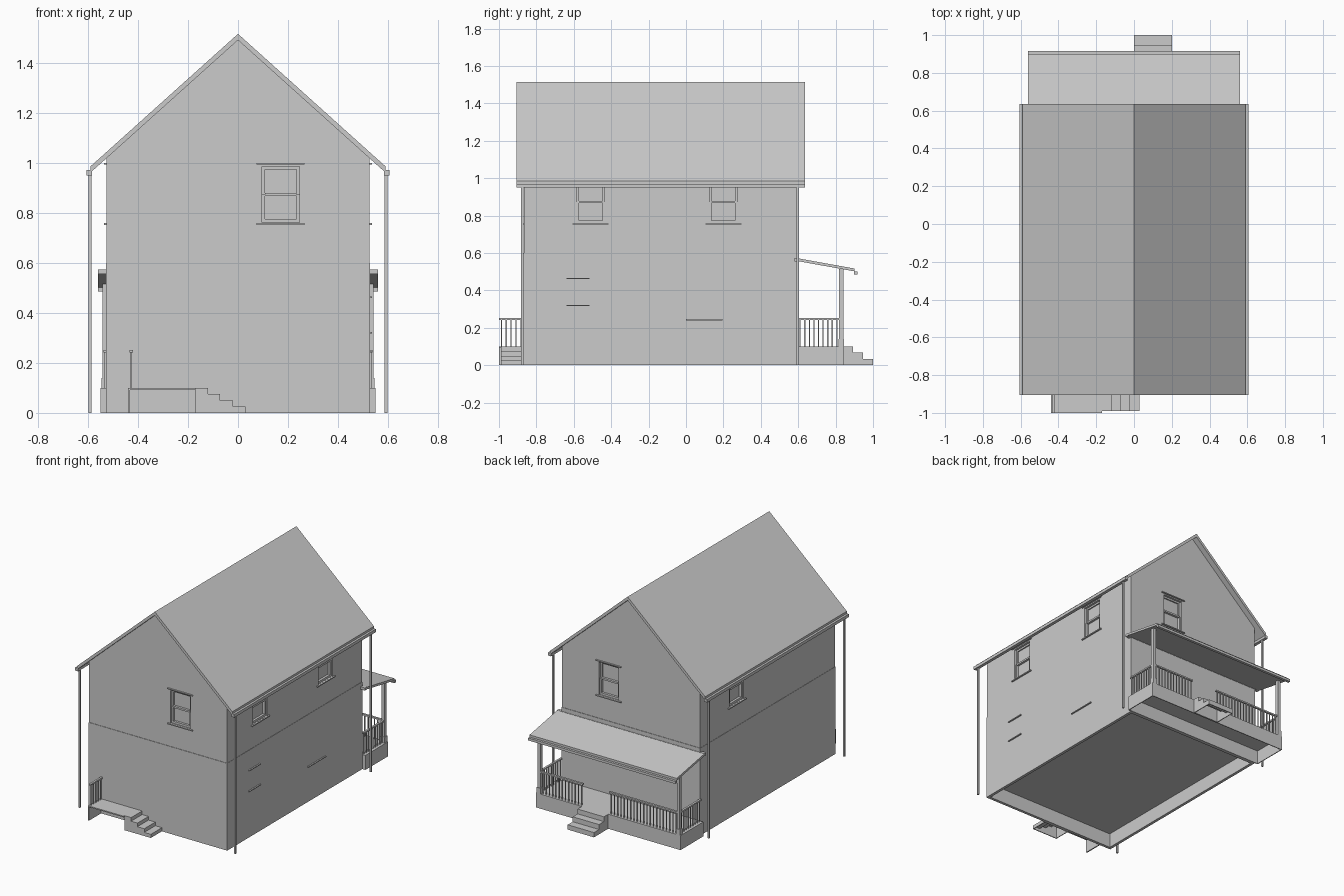
import bpy, bmesh
from mathutils import Vector

if "Cube" in bpy.data.objects:
    bpy.data.objects.remove(bpy.data.objects["Cube"])

grey = bpy.data.materials.new("light_grey")
grey.diffuse_color = (0.6, 0.6, 0.6, 1)
grey.use_nodes = True
grey.node_tree.nodes["Principled BSDF"].inputs["Base Color"].default_value = grey.diffuse_color


def finish(name, bm):
    bmesh.ops.recalc_face_normals(bm, faces=bm.faces[:])
    me = bpy.data.meshes.new(name)
    bm.to_mesh(me)
    bm.free()
    me.materials.append(grey)
    ob = bpy.data.objects.new(name, me)
    bpy.context.collection.objects.link(ob)
    return ob


def boxes(name, items):
    """Object made of boxes given as (x0, x1, y0, y1, z0, z1)."""
    bm = bmesh.new()
    for x0, x1, y0, y1, z0, z1 in items:
        vs = bmesh.ops.create_cube(bm, size=1)["verts"]
        for v in vs:
            v.co = ((x0 + x1) / 2 + v.co.x * (x1 - x0),
                    (y0 + y1) / 2 + v.co.y * (y1 - y0),
                    (z0 + z1) / 2 + v.co.z * (z1 - z0))
    return finish(name, bm)


def prism(name, pts, axis, a, b, open_below=False):
    """Extrude a (u, z) profile along x or y from a to b."""
    bm = bmesh.new()
    vs = [bm.verts.new((a, u, z) if axis == "x" else (u, a, z)) for u, z in pts]
    f = bm.faces.new(vs)
    r = bmesh.ops.extrude_face_region(bm, geom=[f])
    move = Vector((b - a, 0, 0)) if axis == "x" else Vector((0, b - a, 0))
    bmesh.ops.translate(bm, vec=move, verts=[g for g in r["geom"] if isinstance(g, bmesh.types.BMVert)])
    bmesh.ops.recalc_face_normals(bm, faces=bm.faces[:])
    if open_below:
        low = [f for f in bm.faces if all(abs(v.co.z) < 1e-5 for v in f.verts)]
        bmesh.ops.delete(bm, geom=low, context="FACES")
    ob = finish(name, bm)
    if open_below:
        m = ob.modifiers.new("board_thickness", "SOLIDIFY")
        m.thickness = 0.008
    return ob


# Lower storey: four walls around a raised floor, open underneath
W, Y0, Y1, MID = 0.527, -0.87, 0.598, 0.6
T = 0.02
boxes("lower_walls", [
    (-W, W, Y0, Y0 + T, 0, MID), (-W, W, Y1 - T, Y1, 0, MID),
    (-W, -W + T, Y0 + T, Y1 - T, 0, MID), (W - T, W, Y0 + T, Y1 - T, 0, MID)])
boxes("ground_floor", [(-W + T, W - T, Y0 + T, Y1 - T, 0.1, 0.12)])

# Upper storey with gables
UW, UY0, UY1 = 0.525, -0.867, 0.595
upper = prism("upper_walls", [(-UW, MID), (UW, MID), (UW, 1.022), (0, 1.493), (-UW, 1.022)], "y", UY0, UY1)

# Windows: (wall origin, outward normal, along-wall direction)
X, Y = Vector((1, 0, 0)), Vector((0, 1, 0))
windows = [(Vector((0.17, UY0, 0)), -Y, X), (Vector((0.17, UY1, 0)), Y, X),
           (Vector((UW, -0.51, 0)), X, Y), (Vector((UW, 0.2, 0)), X, Y),
           (Vector((-UW, 0.2, 0)), -X, Y)]


def wall_box(win, u0, u1, d0, d1, z0, z1):
    o, n, t = win
    p, q = o + t * u0 + n * d0, o + t * u1 + n * d1
    return (min(p.x, q.x), max(p.x, q.x), min(p.y, q.y), max(p.y, q.y), z0, z1)


# Recessed openings cut into the upper walls
HW, ZB, ZT = 0.075, 0.76, 0.985
cutter = boxes("window_cutter", [wall_box(w, -HW, HW, -0.024, 0.05, ZB, ZT) for w in windows])
cutter.hide_render = True
mod = upper.modifiers.new("window_openings", "BOOLEAN")
mod.operation, mod.object = "DIFFERENCE", cutter
bpy.context.view_layer.objects.active = upper
bpy.ops.object.modifier_apply(modifier=mod.name)
bpy.data.objects.remove(cutter)

# Sashes, sills and head trims
sashes, trims = [], []
zm = (ZB + ZT) / 2
for w in windows:
    for s in (-1, 1):
        sashes.append(wall_box(w, s * HW, s * (HW - 0.012), -0.024, -0.008, ZB, zm))
        sashes.append(wall_box(w, s * HW, s * (HW - 0.012), -0.024, -0.015, zm, ZT))
    inner = HW - 0.012
    sashes += [wall_box(w, -inner, inner, -0.024, -0.008, zm - 0.006, zm + 0.006),
               wall_box(w, -inner, inner, -0.024, -0.008, ZB, ZB + 0.014),
               wall_box(w, -inner, inner, -0.024, -0.015, ZT - 0.012, ZT)]
    trims += [wall_box(w, -0.096, 0.096, -0.005, 0.01, 0.752, 0.759),
              wall_box(w, -0.096, 0.096, -0.005, 0.01, 0.993, 0.999)]
boxes("window_sashes", sashes)
boxes("window_trims", trims)

# Thin ledges on the lower walls
boxes("lower_ledges", [
    (W - 0.005, W + 0.009, -0.64, -0.515, 0.317, 0.323),
    (W - 0.005, W + 0.009, -0.64, -0.515, 0.46, 0.466),
    (W - 0.005, W + 0.009, 0.0, 0.195, 0.24, 0.246)])

# Main roof
prism("main_roof", [(0, 1.515), (0.59, 0.985), (0.59, 0.96), (0, 1.49), (-0.59, 0.96), (-0.59, 0.985)],
      "y", -0.905, 0.635)

# Gutters and downpipes
boxes("gutters", [(min(s * 0.583, s * 0.605), max(s * 0.583, s * 0.605), -0.905, 0.635, 0.949, 0.97)
                  for s in (-1, 1)])
boxes("downpipes", [(s * 0.592 - 0.006, s * 0.592 + 0.006, y - 0.006, y + 0.006, 0, 0.95)
                    for s in (-1, 1) for y in (-0.875, 0.597)])

# Back porch deck and steps
PW, PY = 0.55, 0.845
prism("porch_deck", [(-PW, 0), (PW, 0), (PW, 0.1), (-PW, 0.1)], "y", Y1, PY, True)
prism("porch_steps", [(PY, 0), (1.0, 0), (1.0, 0.033), (0.945, 0.033), (0.945, 0.067),
                      (0.892, 0.067), (0.892, 0.1), (PY, 0.1)], "x", 0.0, 0.2, True)

# Porch posts with wider bases
PX, RY = 0.53, 0.83
posts = []
for s in (-1, 1):
    for r, z0, z1 in ((0.015, 0.1, 0.14), (0.011, 0.14, 0.515)):
        posts.append((s * PX - r, s * PX + r, RY - r, RY + r, z0, z1))
boxes("porch_posts", posts)


# Railings
def railing(axis, fixed, a, b):
    """Top rail plus evenly spaced balusters along x or y."""
    def part(u0, u1, r, z0, z1):
        if axis == "x":
            return (u0, u1, fixed - r, fixed + r, z0, z1)
        return (fixed - r, fixed + r, u0, u1, z0, z1)
    n = max(2, round((b - a) / 0.025))
    out = [part(a, b, 0.007, 0.242, 0.252)]
    for i in range(n):
        u = a + (b - a) * (i + 0.5) / n
        out.append(part(u - 0.003, u + 0.003, 0.003, 0.1, 0.242))
    return out


boxes("porch_railings", railing("x", RY, -0.519, 0.0) + railing("x", RY, 0.2, 0.519)
      + railing("y", -PX, Y1, 0.819) + railing("y", PX, Y1, 0.819))

# Porch roof with gutter
prism("porch_roof", [(0.59, 0.573), (0.9, 0.517), (0.9, 0.502), (0.59, 0.558)], "x", -0.56, 0.56)
boxes("porch_roof_edges", [(-0.56, 0.56, 0.897, 0.916, 0.485, 0.502),
                           (-0.56, 0.56, 0.58, 0.6, 0.555, 0.573)])

# Front landing, open at the front, with steps down to the right
boxes("landing", [(-0.44, -0.17, -1.0, Y0, 0.092, 0.1), (-0.44, -0.432, -1.0, Y0, 0, 0.092)])
prism("landing_steps", [(-0.17, 0), (0.03, 0), (0.03, 0.025), (-0.02, 0.025), (-0.02, 0.05),
                        (-0.072, 0.05), (-0.072, 0.075), (-0.12, 0.075), (-0.12, 0.1), (-0.17, 0.1)],
      "y", -0.99, Y0, True)
boxes("landing_railing", railing("y", -0.427, -1.0, Y0))
